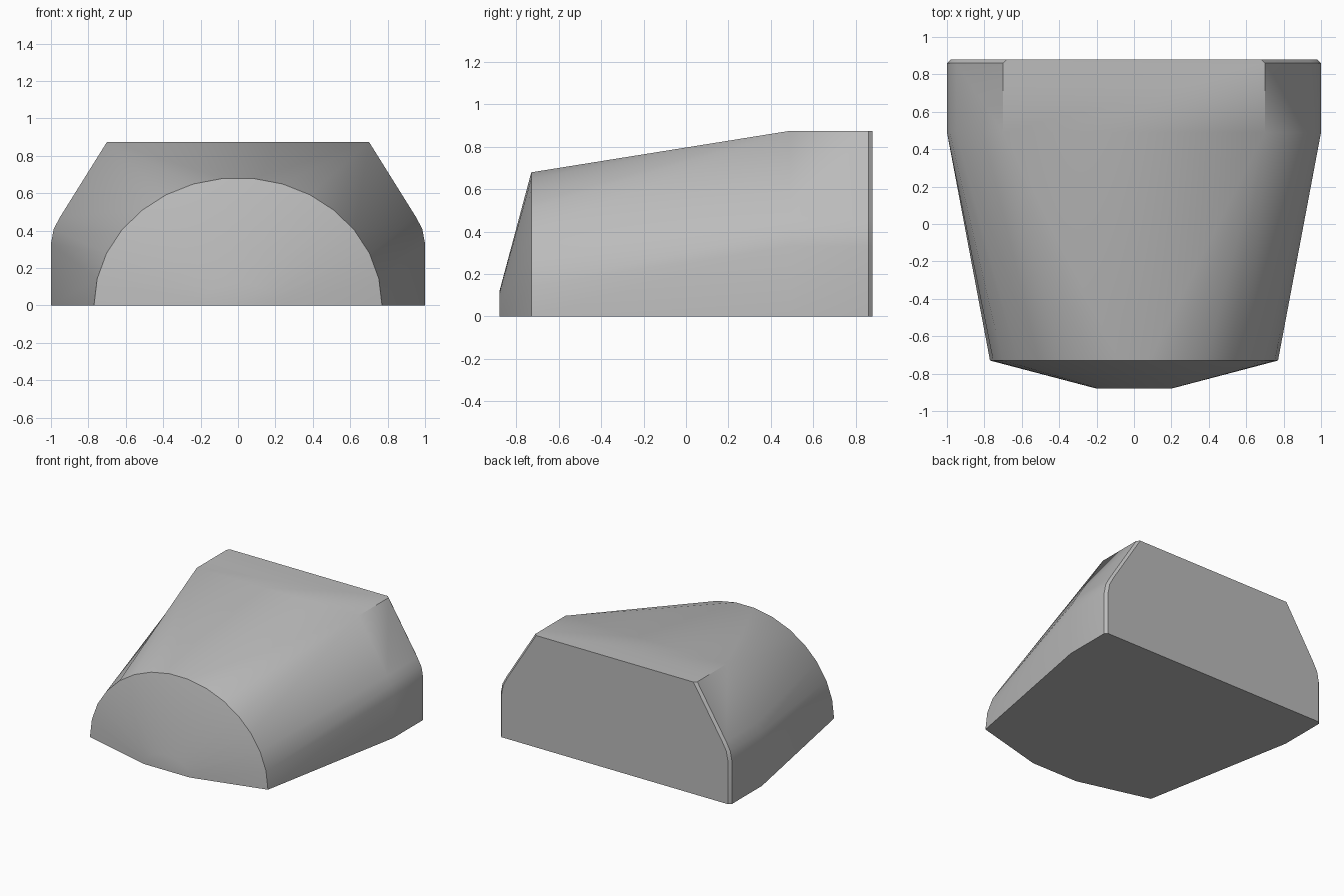
import bpy, bmesh
from math import sin, cos, radians, pi

cube = bpy.data.objects.get("Cube")
if cube:
    bpy.data.objects.remove(cube, do_unlink=True)

grey = bpy.data.materials.new("plain grey")
grey.use_nodes = True
colour = (0.5, 0.5, 0.5, 1)
grey.diffuse_color = colour
grey.node_tree.nodes["Principled BSDF"].inputs["Base Color"].default_value = colour

SEGMENTS = 15


def arch(y, half_width, height):
    """Half-ellipse section from the +x foot to the -x foot."""
    angles = [pi * i / SEGMENTS for i in range(SEGMENTS + 1)]
    return [(half_width * cos(a), y, height * sin(a)) for a in angles]


def box_section(y, inset=0.0):
    """Chamfered box section; the top corner repeats so the arch fans into it."""
    side = [(1, 0), (1, 0.33), (0.985, 0.41), (0.95, 0.475)]
    side += [(0.7, 0.875)] * 4
    half = [(x - inset, y, z) for x, z in side]
    return half + [(-x, y, z) for x, y, z in reversed(half)]


# Sections from the blunt nose to the bevelled rear
sections = [
    arch(-0.88, 0.2, 0.12),
    arch(-0.73, 0.77, 0.683),
    box_section(0.49),
    box_section(0.86),
    box_section(0.88, inset=0.02),
]

# Skin the sections into a closed shell
bm = bmesh.new()
rings = [[bm.verts.new(p) for p in section] for section in sections]
count = SEGMENTS + 1
for a, b in zip(rings, rings[1:]):
    for i in range(count):
        j = (i + 1) % count
        bm.faces.new((a[i], a[j], b[j], b[i]))
bm.faces.new(rings[0])
bm.faces.new(rings[-1])
bmesh.ops.remove_doubles(bm, verts=bm.verts, dist=0.0005)

# Merge the flat underside and rear into single faces
bmesh.ops.dissolve_limit(bm, angle_limit=radians(0.5), verts=bm.verts, edges=bm.edges)
bmesh.ops.recalc_face_normals(bm, faces=bm.faces)
mesh = bpy.data.meshes.new("tapered_body")
bm.to_mesh(mesh)
bm.free()

body = bpy.data.objects.new("tapered_body", mesh)
mesh.materials.append(grey)
bpy.context.collection.objects.link(body)
bpy.context.view_layer.objects.active = body
body.select_set(True)
bpy.ops.object.shade_smooth_by_angle(angle=radians(30))
